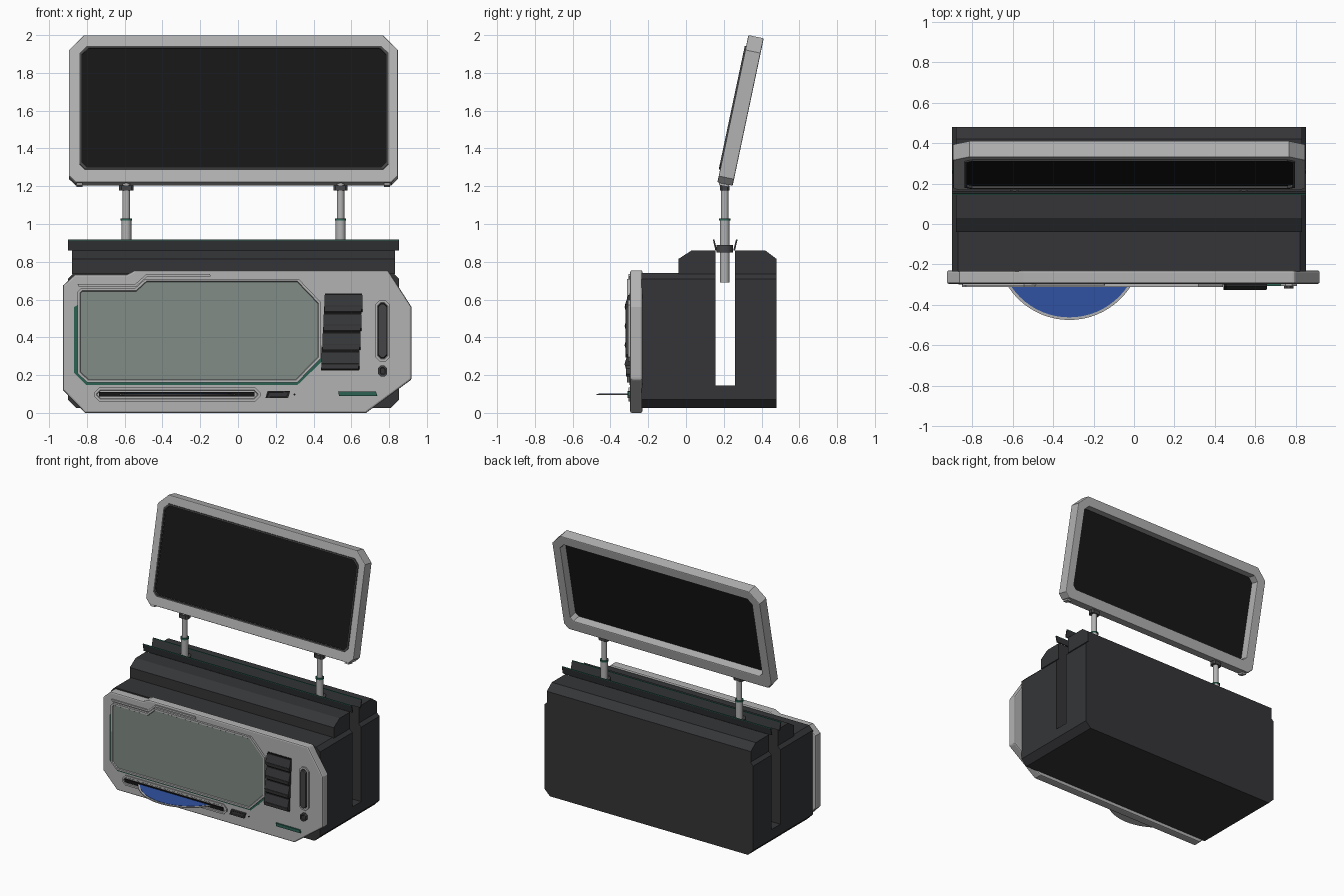
import bpy, bmesh, math
from mathutils import Vector, Matrix

if "Cube" in bpy.data.objects:
    bpy.data.objects.remove(bpy.data.objects["Cube"])


def material(name, r, g, b):
    m = bpy.data.materials.new(name)
    m.diffuse_color = (r, g, b, 1)
    m.use_nodes = True
    m.node_tree.nodes["Principled BSDF"].inputs["Base Color"].default_value = m.diffuse_color
    return m


DARK = material("dark_shell", 0.035, 0.036, 0.039)
COAL = material("charcoal", 0.06, 0.06, 0.063)
BLACK = material("black_glass", 0.008, 0.008, 0.008)
GLASS = material("green_glass", 0.22, 0.265, 0.235)
GREEN = material("deep_green", 0.025, 0.12, 0.085)
BLUE = material("disc_blue", 0.03, 0.085, 0.36)
LIGHT = material("light_shell", 0.45, 0.45, 0.45)


def place(axis, a, b, d):
    return {'x': (d, a, b), 'y': (a, d, b), 'z': (a, b, d)}[axis]


def finish(name, bm, mats, bevel=0, segs=2):
    bmesh.ops.recalc_face_normals(bm, faces=bm.faces[:])
    me = bpy.data.meshes.new(name)
    bm.to_mesh(me)
    bm.free()
    ob = bpy.data.objects.new(name, me)
    bpy.context.collection.objects.link(ob)
    for m in mats:
        me.materials.append(m)
    if bevel:
        md = ob.modifiers.new("bevel", 'BEVEL')
        md.width, md.segments, md.limit_method = bevel, segs, 'ANGLE'
        md.angle_limit = math.radians(50)
    return ob


def prism(name, pts, lo, hi, axis='y', mat=LIGHT, bevel=0, inset=None, inner=None):
    """Extrude a 2D profile; inset=(rim, depth) sinks a panel into the low-side face."""
    bm = bmesh.new()
    rows = [[bm.verts.new(place(axis, a, b, d)) for a, b in pts] for d in (lo, hi)]
    front = bm.faces.new(rows[0])
    bm.faces.new(rows[1][::-1])
    n = len(pts)
    for i in range(n):
        j = (i + 1) % n
        bm.faces.new((rows[0][i], rows[0][j], rows[1][j], rows[1][i]))
    bmesh.ops.recalc_face_normals(bm, faces=bm.faces[:])
    if inset:
        bmesh.ops.inset_individual(bm, faces=[front], thickness=inset[0])
        bmesh.ops.inset_individual(bm, faces=[front], thickness=0.004, depth=-inset[1])
        front.material_index = 1
    return finish(name, bm, [mat] + ([inner] if inner else []), bevel)


def ring(name, outer, inner, lo, hi, mat=LIGHT, bevel=0):
    """Closed frame between two outlines of equal point count, thick along y."""
    bm = bmesh.new()
    loops = [[bm.verts.new((a, d, b)) for a, b in p]
             for p, d in ((outer, lo), (inner, lo), (inner, hi), (outer, hi))]
    n = len(outer)
    for k in range(4):
        p, q = loops[k], loops[(k + 1) % 4]
        for i in range(n):
            j = (i + 1) % n
            bm.faces.new((p[i], p[j], q[j], q[i]))
    return finish(name, bm, [mat], bevel)


def rect(x0, z0, x1, z1):
    return [(x0, z0), (x1, z0), (x1, z1), (x0, z1)]


def octo(x0, z0, x1, z1, c, t=None):
    """Rectangle with corners cut by c at the bottom and t at the top."""
    t = c if t is None else t
    return [(x0 + c, z0), (x1 - c, z0), (x1, z0 + c), (x1, z1 - t),
            (x1 - t, z1), (x0 + t, z1), (x0, z1 - t), (x0, z0 + c)]


def cylinder(name, x, y, z0, z1, r, mat=LIGHT, n=24):
    pts = [(x + r * math.cos(2 * math.pi * i / n), y + r * math.sin(2 * math.pi * i / n)) for i in range(n)]
    ob = prism(name, pts, z0, z1, 'z', mat)
    bpy.context.view_layer.objects.active = ob
    ob.select_set(True)
    bpy.ops.object.shade_smooth_by_angle(angle=math.radians(35))
    ob.select_set(False)
    return ob


# Main body: cut-corner block with a through slot along its length
body = prism("body", octo(-0.90, 0.025, 0.852, 0.74, 0.045, 0.03), -0.235, 0.48, 'y', DARK)
cutter = prism("slot_cutter", rect(0.155, 0.145, 0.26, 1.0), -1.2, 1.2, 'x', DARK)
cutter.hide_render = True
md = body.modifiers.new("slot", 'BOOLEAN')
md.operation, md.object = 'DIFFERENCE', cutter
bpy.context.view_layer.objects.active = body
bpy.ops.object.modifier_apply(modifier="slot")
bpy.data.objects.remove(cutter)

# Raised top blocks on both sides of the slot, and flared slot lips
prism("top_block_front", [(-0.04, 0.735), (0.155, 0.735), (0.155, 0.86), (0.03, 0.86), (-0.04, 0.815)],
      -0.88, 0.832, 'x', DARK)
prism("top_block_rear", [(0.26, 0.735), (0.48, 0.735), (0.48, 0.815), (0.42, 0.86), (0.26, 0.86)],
      -0.88, 0.832, 'x', DARK)
for side, s in (("front", -1), ("rear", 1)):
    c = 0.2075
    lip = [(c + s * o, z) for o, z in ((0.043, 0.86), (0.052, 0.86), (0.064, 0.912), (0.056, 0.912))]
    prism("slot_lip_" + side, lip, -0.90, 0.852, 'x', DARK)
    edge = [(c + s * o, z) for o, z in ((0.056, 0.912), (0.064, 0.912), (0.064, 0.917), (0.056, 0.917))]
    prism("slot_lip_edge_" + side, edge, -0.90, 0.852, 'x', GREEN)

# Telescopic posts
for side, x in (("left", -0.591), ("right", 0.543)):
    y = 0.205
    cylinder("post_lower_" + side, x, y, 0.69, 1.02, 0.026)
    cylinder("post_upper_" + side, x, y, 1.02, 1.225, 0.02)
    cylinder("post_ring_" + side, x, y, 1.018, 1.03, 0.03, GREEN)
    cylinder("post_clamp_" + side, x, y, 0.85, 0.89, 0.044, COAL)
    prism("post_head_" + side, octo(x - 0.038, y - 0.026, x + 0.038, y + 0.026, 0.012), 1.178, 1.205, 'z', COAL)

# Tilted upper display, built upright and then leaned back
outer = octo(-0.895, 0, 0.847, 0.797, 0.035, 0.08)
opening = octo(-0.826, 0.082, 0.784, 0.726, 0.025, 0.035)
lip_out = octo(-0.838, 0.07, 0.796, 0.738, 0.028, 0.038)
display = [
    ring("display_frame", outer, opening, 0, 0.083, LIGHT, 0.006),
    ring("display_lip", lip_out, opening, -0.007, 0.004, COAL),
    prism("display_panel", opening, 0.006, 0.018, 'y', BLACK),
]
for x in (-0.84, 0.79):
    display.append(prism("display_foot", rect(x - 0.016, -0.012, x + 0.016, 0.005), 0.01, 0.06, 'y', LIGHT))
lean = Matrix.Translation((0, 0.166, 1.22)) @ Matrix.Rotation(math.radians(-11.9), 4, 'X')
for ob in display:
    ob.matrix_world = lean

# Front plate
plate = [(-0.926, 0.675), (-0.863, 0.733), (-0.588, 0.733), (-0.546, 0.755), (0.794, 0.755), (0.919, 0.56),
         (0.919, 0.177), (0.678, 0), (-0.81, 0), (-0.926, 0.12)]
prism("front_plate", plate, -0.296, -0.23, 'y', LIGHT, 0.01)

# Lower screen with green underlay and sunken glass
screen = [(-0.85, 0.64), (-0.832, 0.66), (-0.545, 0.66), (-0.49, 0.71), (0.32, 0.71), (0.44, 0.585),
          (0.44, 0.29), (0.312, 0.16), (-0.797, 0.16), (-0.85, 0.21)]
under = [(-0.868, 0.56), (-0.80, 0.60), (0.40, 0.60), (0.44, 0.36), (0.458, 0.285), (0.315, 0.148),
         (-0.803, 0.148), (-0.868, 0.213)]
prism("screen_underlay", under, -0.299, -0.285, 'y', GREEN)
prism("screen", screen, -0.312, -0.285, 'y', LIGHT, 0, (0.014, 0.006), GLASS)

# Stepped trim strip above the screen
trim = [(-0.845, 0.668), (-0.54, 0.668), (-0.48, 0.722), (-0.145, 0.722)]
prism("screen_trim", trim + [(x - 0.004, z + 0.014) for x, z in trim[::-1]], -0.304, -0.29, 'y', LIGHT)

# Louvres, each row stepping sideways
prism("louvre_back", [(0.44, 0.225), (0.64, 0.225), (0.657, 0.632), (0.46, 0.632)], -0.3, -0.285, 'y', BLACK)
for i in range(4):
    z, x = 0.23 + 0.101 * i, 0.443 + 0.005 * i
    wedge = [(-0.295, z + 0.09), (-0.306, z + 0.09), (-0.324, z + 0.035), (-0.322, z + 0.018), (-0.295, z)]
    prism("louvre_%d" % (i + 1), wedge, x, x + 0.2, 'x', DARK)
    prism("louvre_ledge_%d" % (i + 1), [(-0.295, z), (-0.318, z + 0.003), (-0.326, z + 0.03), (-0.31, z + 0.034)],
          x, x + 0.195, 'x', COAL)

# Side control: pill-shaped rocker and round-ish button
prism("rocker_surround", octo(0.725, 0.272, 0.806, 0.597, 0.025), -0.306, -0.285, 'y', LIGHT, 0, (0.014, 0.006), BLACK)
prism("rocker", octo(0.742, 0.292, 0.789, 0.577, 0.016), -0.32, -0.295, 'y', COAL, 0.004)
prism("button", octo(0.742, 0.193, 0.79, 0.25, 0.014), -0.318, -0.29, 'y', COAL, 0, (0.01, 0.004), DARK)

# Disc slot, its slit and the disc sticking out
prism("disc_slot", octo(-0.762, 0.06, 0.118, 0.135, 0.028), -0.304, -0.285, 'y', LIGHT, 0, (0.014, 0.005), LIGHT)
prism("disc_slit", rect(-0.735, 0.086, 0.088, 0.11), -0.308, -0.295, 'y', BLACK)
cylinder("disc", -0.32, -0.115, 0.094, 0.101, 0.36, LIGHT, 64)
cylinder("disc_face", -0.32, -0.115, 0.1, 0.103, 0.347, BLUE, 64)

# Small slanted key, indicator dot and status strip
prism("eject_key", [(0.145, 0.078), (0.265, 0.078), (0.277, 0.117), (0.157, 0.117)], -0.31, -0.29, 'y', COAL,
      0, (0.008, 0.003), DARK)
prism("indicator_dot", octo(0.294, 0.092, 0.304, 0.102, 0.003), -0.3, -0.29, 'y', BLACK)
prism("status_strip", [(0.535, 0.09), (0.738, 0.09), (0.73, 0.113), (0.53, 0.113)], -0.306, -0.29, 'y', GREEN)
